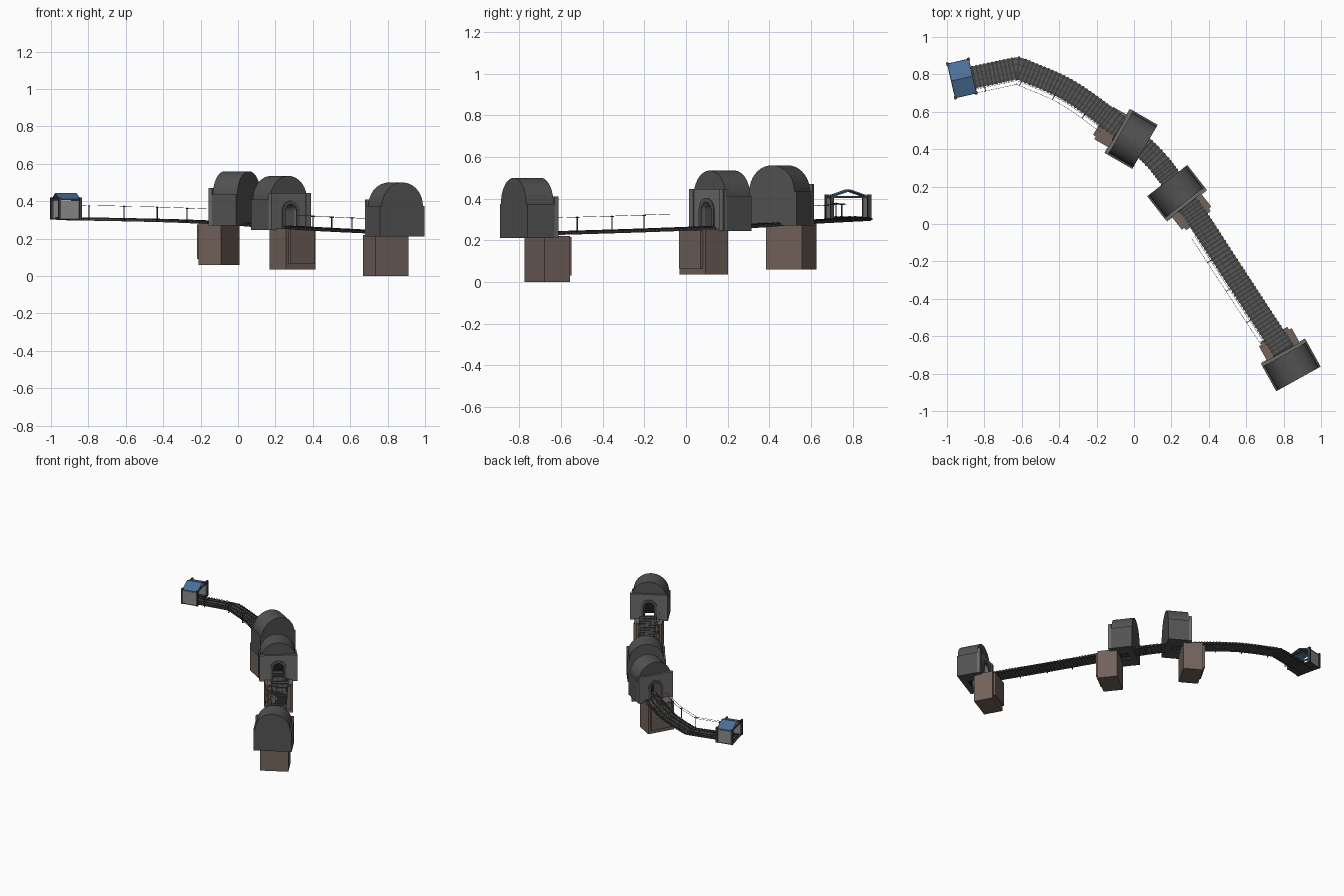
import bpy, bmesh, math
from mathutils import Vector, Matrix

if "Cube" in bpy.data.objects:
    bpy.data.objects.remove(bpy.data.objects["Cube"])


def material(name, rgb):
    m = bpy.data.materials.new(name)
    m.diffuse_color = (*rgb, 1)
    m.use_nodes = True
    m.node_tree.nodes["Principled BSDF"].inputs["Base Color"].default_value = m.diffuse_color
    return m


STONE = material("dark_stone", (0.085, 0.085, 0.085))
FACE = material("facade_stone", (0.15, 0.15, 0.15))
BROWN = material("brown_rock", (0.17, 0.125, 0.105))
IRON = material("dark_iron", (0.05, 0.05, 0.05))
DECK = material("deck", (0.10, 0.10, 0.095))
BLUE = material("blue_roof", (0.07, 0.16, 0.32))
WALL = material("hut_wall", (0.25, 0.25, 0.25))
BLACK = material("tunnel_black", (0.01, 0.01, 0.01))


def finish(name, bm, mat, matrix=Matrix()):
    bmesh.ops.recalc_face_normals(bm, faces=bm.faces)
    me = bpy.data.meshes.new(name)
    bm.to_mesh(me)
    bm.free()
    me.materials.append(mat)
    ob = bpy.data.objects.new(name, me)
    ob.matrix_world = matrix
    bpy.context.collection.objects.link(ob)
    return ob


def add_box(bm, lo, hi, matrix=Matrix()):
    lo, hi = Vector(lo), Vector(hi)
    size = Matrix.Diagonal((*(hi - lo), 1))
    bmesh.ops.create_cube(bm, size=1, matrix=matrix @ Matrix.Translation((lo + hi) / 2) @ size)


def add_prism(bm, profile, x0, x1):
    """Extrude a (y, z) outline along x."""
    f = bm.faces.new([bm.verts.new((x0, y, z)) for y, z in profile])
    r = bmesh.ops.extrude_face_region(bm, geom=[f])
    bmesh.ops.translate(bm, vec=(x1 - x0, 0, 0),
                        verts=[v for v in r["geom"] if isinstance(v, bmesh.types.BMVert)])


def arch(r, spring, n):
    return [(r * math.cos(math.pi * i / n), spring + r * math.sin(math.pi * i / n)) for i in range(n + 1)]


def place(x, y, z, deg):
    return Matrix.Translation((x, y, z)) @ Matrix.Rotation(math.radians(deg), 4, 'Z')


# Tunnel houses: local +x is the door side
HW, DOOR_R, DOOR_S = 0.136, 0.038, 0.10
door = [(-DOOR_R, 0)] + arch(DOOR_R, DOOR_S, 10)[::-1] + [(DOOR_R, 0)]
shell = [(HW, 0), (HW, 0.165)] + arch(0.125, 0.165, 18) + [(-HW, 0.165), (-HW, 0)]


def portal(tag, m):
    bm = bmesh.new()
    add_prism(bm, shell, -0.085, -0.04)
    add_prism(bm, shell + door, -0.04, 0.065)
    finish("vault_" + tag, bm, STONE, m)
    # facade with arched doorway
    bm = bmesh.new()
    add_prism(bm, [(HW, 0), (HW, 0.2), (-HW, 0.2), (-HW, 0)] + door, 0.065, 0.082)
    for s in (-1, 1):
        add_box(bm, (0.08, s * 0.118 - 0.016, 0), (0.087, s * 0.118 + 0.016, 0.2))
    finish("facade_" + tag, bm, FACE, m)
    # raised arch ring
    bm = bmesh.new()
    outer = [(0.058, 0)] + arch(0.058, DOOR_S, 12) + [(-0.058, 0)]
    add_prism(bm, outer + door, 0.08, 0.087)
    finish("arch_ring_" + tag, bm, STONE, m)
    bm = bmesh.new()
    add_box(bm, (-0.04, -DOOR_R, 0.001), (-0.036, DOOR_R, 0.138))
    finish("tunnel_end_" + tag, bm, BLACK, m)
    # brown support block with front plate
    bm = bmesh.new()
    add_box(bm, (0.03, -0.1, -0.21), (0.17, 0.1, 0.01))
    add_box(bm, (0.165, -0.083, -0.18), (0.187, 0.083, 0.005))
    finish("support_block_" + tag, bm, BROWN, m)


portal("a", place(-0.015, 0.455, 0.27, 150))
portal("b", place(0.23, 0.165, 0.245, -52))
portal("c", place(0.838, -0.754, 0.21, 119))

# Track centreline
keys = [Vector(p) for p in [(-0.62, 0.835, 0.302), (-0.36, 0.72, 0.296), (-0.13, 0.56, 0.287),
                            (0.01, 0.445, 0.28), (0.14, 0.315, 0.269), (0.30, 0.09, 0.259),
                            (0.53, -0.262, 0.246), (0.81, -0.69, 0.233)]]
hut_end = Vector((-0.96, 0.762, 0.308))
pts = [hut_end.lerp(keys[0], i / 16) for i in range(16)]
ext = [2 * keys[0] - keys[1]] + keys + [2 * keys[-1] - keys[-2]]
for i in range(1, len(ext) - 2):
    a, b, c, d = ext[i - 1:i + 3]
    n = max(4, round((c - b).length / 0.022))
    for k in range(n):
        t = k / n
        pts.append(0.5 * (2 * b + (c - a) * t + (2 * a - 5 * b + 4 * c - d) * t * t
                          + (3 * b - a - 3 * c + d) * t ** 3))
pts.append(keys[-1])


def side(i):
    """Unit vector to the left of travel at point i."""
    t = pts[min(i + 1, len(pts) - 1)] - pts[max(i - 1, 0)]
    return Vector((-t.y, t.x, 0)).normalized()


def sweep(bm, offset, half, z0, z1, idx):
    """Rectangular section swept along the track."""
    rings = []
    for i in idx:
        s = side(i)
        rings.append([bm.verts.new(pts[i] + s * (offset + u * half) + Vector((0, 0, z)))
                      for u, z in ((-1, z0), (1, z0), (1, z1), (-1, z1))])
    for p, q in zip(rings, rings[1:]):
        for k in range(4):
            bm.faces.new((p[k], p[(k + 1) % 4], q[(k + 1) % 4], q[k]))
    bm.faces.new(rings[0])
    bm.faces.new(rings[-1])


everything = range(len(pts))
bm = bmesh.new()
sweep(bm, 0, 0.058, -0.002, 0.003, everything)
finish("track_deck", bm, DECK)

bm = bmesh.new()
for off in (-0.048, -0.02, 0.02, 0.048):
    sweep(bm, off, 0.002, 0.003, 0.008, everything)
for off in (-0.05, 0.05):
    sweep(bm, off, 0.004, -0.009, -0.002, everything)
finish("rails_and_girders", bm, IRON)

bm = bmesh.new()
for i in everything:
    s = side(i)
    add_box(bm, (-0.005, -0.061, -0.005), (0.005, 0.061, 0.0045),
            Matrix.Translation(pts[i]) @ Matrix.Rotation(math.atan2(-s.x, s.y), 4, 'Z'))
finish("sleepers", bm, IRON)


# Wire poles on the south-west side
def wire_line(tag, xs, x_start, x_end):
    def nearest(x):
        return min(everything, key=lambda i: abs((pts[i] - side(i) * 0.075).x - x))
    bm = bmesh.new()
    for x in xs:
        i = nearest(x)
        s = side(i)
        m = Matrix.Translation(pts[i] - s * 0.075) @ Matrix.Rotation(math.atan2(-s.x, s.y), 4, 'Z')
        add_box(bm, (-0.0022, -0.0022, -0.008), (0.0022, 0.0022, 0.075), m)
        add_box(bm, (-0.002, -0.012, 0.067), (0.002, 0.012, 0.071), m)
        add_box(bm, (-0.002, -0.002, -0.007), (0.002, 0.03, -0.003), m)
    for off in (-0.085, -0.065):
        sweep(bm, off, 0.0008, 0.071, 0.0726, range(nearest(x_start), nearest(x_end) + 1))
    finish("wire_poles_" + tag, bm, IRON)


wire_line("hut_side", (-0.79, -0.615, -0.435, -0.265), -0.86, -0.17)
wire_line("far_side", (0.405, 0.50, 0.61), 0.31, 0.70)

# Open-ended hut, ridge along the track
m = place(-0.92, 0.778, 0.305, 13)
bm = bmesh.new()
for s in (-1, 1):
    add_box(bm, (-0.057, s * 0.09 - 0.004, 0), (0.057, s * 0.09 + 0.004, 0.098))
finish("hut_walls", bm, WALL, m)

bm = bmesh.new()
for sx in (-1, 1):
    for sy in (-1, 1):
        x, y = sx * 0.057, sy * 0.092
        add_box(bm, (x - 0.007, y - 0.009, -0.003), (x + 0.007, y + 0.009, 0.115))
    add_box(bm, (sx * 0.055 - 0.004, -0.09, 0.098), (sx * 0.055 + 0.004, 0.09, 0.108))
add_box(bm, (-0.06, -0.095, -0.004), (0.06, 0.095, 0.002))
finish("hut_frame", bm, IRON, m)

bm = bmesh.new()
add_prism(bm, [(-0.094, 0.1), (0, 0.132), (0.094, 0.1), (0.094, 0.106), (0, 0.139), (-0.094, 0.106)],
          -0.058, 0.058)
finish("hut_roof", bm, BLUE, m)
